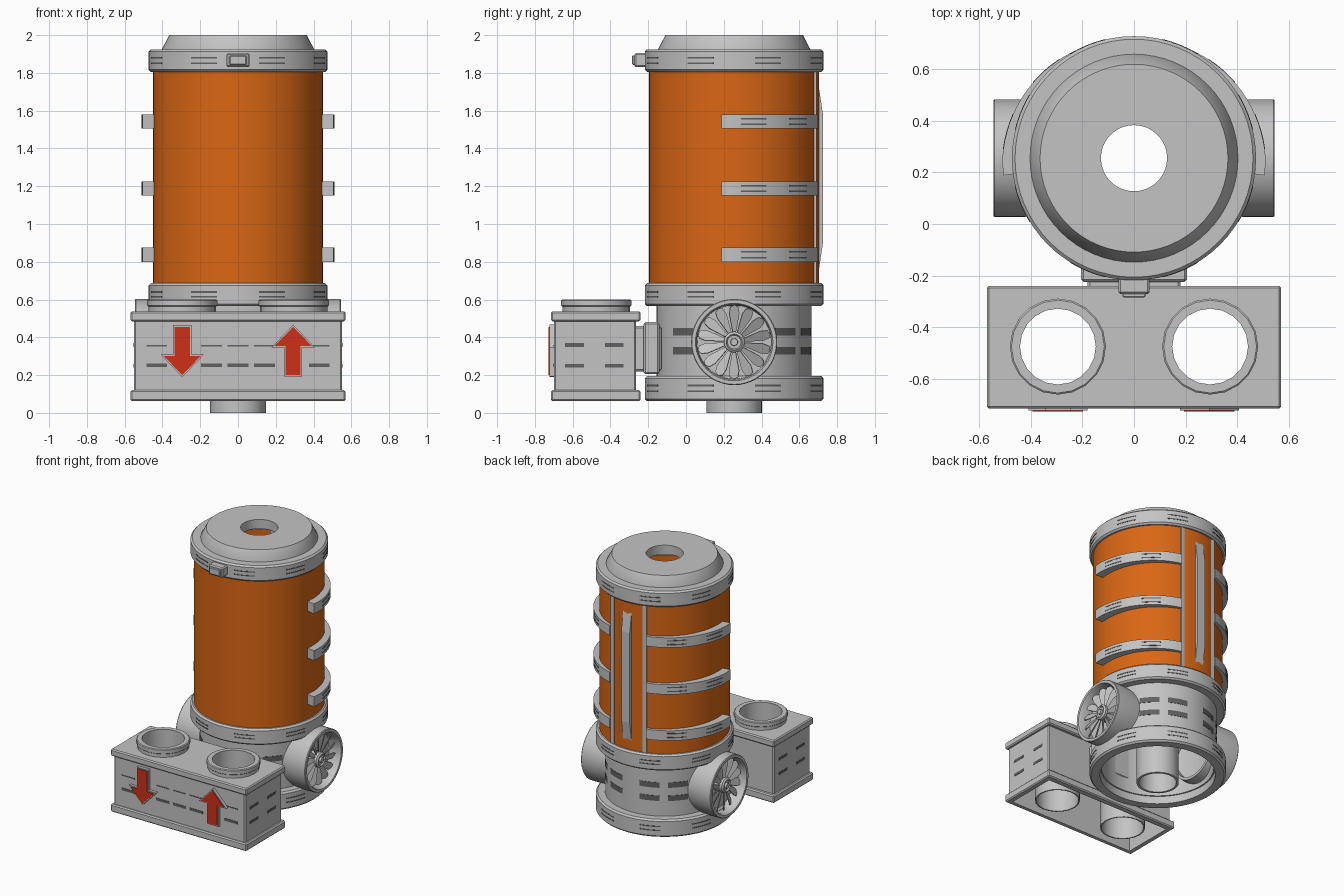
import bpy, bmesh, math
from mathutils import Matrix, Vector

if "Cube" in bpy.data.objects:
    bpy.data.objects.remove(bpy.data.objects["Cube"])

AXIS = Matrix.Translation((0, 0.255, 0))


def material(name, rgb):
    m = bpy.data.materials.new(name)
    m.diffuse_color = (*rgb, 1)
    m.use_nodes = True
    m.node_tree.nodes["Principled BSDF"].inputs["Base Color"].default_value = m.diffuse_color
    return m


GREY = material("light grey", (0.55, 0.55, 0.55))
DARK = material("dark grey", (0.12, 0.12, 0.12))
ORANGE = material("orange", (0.70, 0.135, 0.007))
RED = material("red", (0.62, 0.03, 0.008))


def finish(bm, name, mat, matrix=None, smooth=True):
    bmesh.ops.recalc_face_normals(bm, faces=bm.faces)
    if matrix is not None:
        bm.transform(matrix)
        if matrix.determinant() < 0:
            bmesh.ops.reverse_faces(bm, faces=bm.faces)
    me = bpy.data.meshes.new(name)
    bm.to_mesh(me)
    bm.free()
    ob = bpy.data.objects.new(name, me)
    bpy.context.collection.objects.link(ob)
    me.materials.append(mat)
    if smooth:
        bpy.ops.object.select_all(action='DESELECT')
        ob.select_set(True)
        bpy.context.view_layer.objects.active = ob
        bpy.ops.object.shade_smooth_by_angle(angle=math.radians(30))
    return ob


def lathe(name, profile, mat, matrix=AXIS, n=64):
    """Spin a closed (radius, height) profile around z."""
    bm = bmesh.new()
    rings = []
    for i in range(n):
        a = 2 * math.pi * i / n
        rings.append([bm.verts.new((r * math.cos(a), r * math.sin(a), z)) for r, z in profile])
    k = len(profile)
    for i in range(n):
        p, q = rings[i], rings[(i + 1) % n]
        for j in range(k):
            bm.faces.new((p[j], q[j], q[(j + 1) % k], p[(j + 1) % k]))
    return finish(bm, name, mat, matrix)


def add_box(bm, x0, x1, y0, y1, z0, z1):
    m = Matrix.Translation(((x0 + x1) / 2, (y0 + y1) / 2, (z0 + z1) / 2)) @ \
        Matrix.Diagonal((x1 - x0, y1 - y0, z1 - z0, 1))
    return bmesh.ops.create_cube(bm, size=1, matrix=m)["verts"]


def box(name, dims, mat, bevel=0.0):
    bm = bmesh.new()
    add_box(bm, *dims)
    if bevel:
        bmesh.ops.bevel(bm, geom=bm.edges[:], offset=bevel, segments=1, affect='EDGES')
    return finish(bm, name, mat, smooth=False)


def arc_block(bm, r0, r1, z0, z1, a0, a1, n=8):
    """Curved bar around the main axis; r1 may depend on the angle."""
    rows = []
    for i in range(n + 1):
        d = a0 + (a1 - a0) * i / n
        c, s = math.cos(math.radians(d)), math.sin(math.radians(d))
        ro = r1(d) if callable(r1) else r1
        ri = r0(d) if callable(r0) else r0
        rows.append([bm.verts.new((r * c, r * s, z)) for r, z in
                     ((ri, z0), (ro, z0), (ro, z1), (ri, z1))])
    for p, q in zip(rows, rows[1:]):
        for j in range(4):
            bm.faces.new((p[j], q[j], q[(j + 1) % 4], p[(j + 1) % 4]))
    bm.faces.new(rows[0])
    bm.faces.new(rows[-1])


def cut(ob, cutters):
    bpy.context.view_layer.objects.active = ob
    for c in cutters:
        c.hide_render = True
        m = ob.modifiers.new("cut", 'BOOLEAN')
        m.operation, m.solver, m.object = 'DIFFERENCE', 'EXACT', c
        bpy.ops.object.modifier_apply(modifier=m.name)


# Main column: rings, neck, hollow orange drum, lid and bottom pipe
def ring(name, z0, z1, inner):
    c = 0.012
    lathe(name, [(inner, z0), (0.473 - c, z0), (0.473, z0 + c), (0.473, z1 - c),
                 (0.473 - c, z1), (inner, z1)], GREY)


ring("base_ring", 0.062, 0.195, 0.40)
ring("middle_ring", 0.565, 0.687, 0.40)
ring("top_ring", 1.805, 1.925, 0.38)
lathe("neck", [(0.39, 0.12), (0.41, 0.12), (0.41, 0.60), (0.39, 0.60)], GREY)
lathe("drum", [(0.435, 0.65), (0.45, 0.65), (0.45, 1.85), (0.435, 1.85)], ORANGE)
lathe("floor_plate", [(0.13, 0.59), (0.44, 0.59), (0.44, 0.62), (0.13, 0.62)], GREY)
lathe("lid", [(0.128, 1.93), (0.403, 1.90), (0.403, 1.925), (0.364, 2.0), (0.128, 2.0)], GREY)
lathe("bottom_pipe", [(0.130, 0), (0.147, 0), (0.147, 0.60), (0.130, 0.60)], GREY, n=32)


# Straps that bulge away from the drum towards the sides
def strap_r(d):
    d = d if d < 90 else 180 - d
    return 0.51 - 0.04 * max(0, d) / 70


bm = bmesh.new()
for z in (0.80, 1.15, 1.505):
    arc_block(bm, 0.445, strap_r, z, z + 0.075, -7.5, 71, 20)
    arc_block(bm, 0.445, strap_r, z, z + 0.075, 109, 187.5, 20)
finish(bm, "straps", GREY, AXIS)

# Back spine with a raised tapered bar and side rails
box("spine_panel", (-0.15, 0.15, 0.60, 0.683, 0.67, 1.82), GREY)
bm = bmesh.new()
for s in (-1, 1):
    add_box(bm, s * 0.135 - 0.015, s * 0.135 + 0.015, 0.66, 0.69, 0.68, 1.81)
    add_box(bm, s * 0.065 - 0.012, s * 0.065 + 0.012, 0.66, 0.697, 0.72, 1.77)
finish(bm, "spine_rails", GREY, smooth=False)
bm = bmesh.new()
face = bm.faces.new([bm.verts.new((-0.035, y, z)) for y, z in
                     ((0.67, 0.70), (0.695, 0.70), (0.725, 0.90), (0.725, 1.58), (0.695, 1.78), (0.67, 1.78))])
ext = bmesh.ops.extrude_face_region(bm, geom=[face])["geom"]
bmesh.ops.translate(bm, vec=(0.07, 0, 0), verts=[v for v in ext if isinstance(v, bmesh.types.BMVert)])
finish(bm, "spine_bar", GREY, smooth=False)

# Front latch on the top ring
box("latch_frame", (-0.06, 0.06, -0.272, -0.19, 1.83, 1.905), GREY, 0.008)
box("latch_button", (-0.045, 0.045, -0.285, -0.25, 1.842, 1.893), GREY, 0.005)

# Side fans: duct, back wall, hub and tilted blades
for side, s in (("right", 1), ("left", -1)):
    M = AXIS @ Matrix.Translation((0, 0, 0.375)) @ Matrix.Diagonal((s, 1, 1, 1)) @ \
        Matrix.Rotation(math.pi / 2, 4, 'Y')
    lathe(side + "_fan_duct", [(0.195, 0.32), (0.215, 0.32), (0.228, 0.43), (0.228, 0.54), (0.224, 0.545),
                               (0.205, 0.545), (0.198, 0.53), (0.195, 0.46)], GREY, M, 48)
    lathe(side + "_fan_back", [(0.001, 0.44), (0.20, 0.44), (0.20, 0.45), (0.001, 0.45)], GREY, M, 48)
    lathe(side + "_fan_hub", [(0.001, 0.44), (0.055, 0.44), (0.055, 0.515), (0.042, 0.525),
                              (0.036, 0.515), (0.02, 0.515), (0.018, 0.53), (0.001, 0.53)], GREY, M, 24)
    bm = bmesh.new()
    for i in range(14):
        B = Matrix.Rotation(2 * math.pi * i / 14, 4, 'Z') @ Matrix.Translation((0, 0, 0.495)) @ \
            Matrix.Rotation(math.radians(28), 4, 'X')
        outline = ((0.045, -0.008), (0.15, -0.030), (0.185, -0.024), (0.196, 0), (0.185, 0.024),
                   (0.15, 0.030), (0.045, 0.008))
        lo, hi = [[bm.verts.new(B @ Vector((x, y, z))) for x, y in outline] for z in (-0.003, 0.003)]
        bm.faces.new(lo)
        bm.faces.new(hi)
        for j in range(7):
            bm.faces.new((lo[j], lo[(j + 1) % 7], hi[(j + 1) % 7], hi[j]))
    finish(bm, side + "_fan_blades", GREY, M, smooth=False)

# Front box, open underneath, with two through ports
body = box("box_body", (-0.55, 0.55, -0.70, -0.265, 0.07, 0.505), GREY, 0.008)
top = box("box_top_plate", (-0.57, 0.57, -0.715, -0.24, 0.485, 0.537), GREY, 0.008)
rim = box("box_bottom_rim", (-0.57, 0.57, -0.715, -0.24, 0.062, 0.12), GREY, 0.008)
cavity = box("cavity_cutter", (-0.53, 0.53, -0.68, -0.285, -0.3, 0.47), GREY)
holes = []
for side, x in (("left", -0.295), ("right", 0.295)):
    P = Matrix.Translation((x, -0.475, 0))
    bm = bmesh.new()
    bmesh.ops.create_cone(bm, cap_ends=True, segments=20, radius1=0.152, radius2=0.152, depth=2)
    holes.append(finish(bm, side + "_port_cutter", GREY, P, smooth=False))
    lathe(side + "_port", [(0.147, 0.07), (0.156, 0.07), (0.156, 0.52), (0.178, 0.52), (0.178, 0.562),
                           (0.186, 0.568), (0.186, 0.595), (0.18, 0.60), (0.147, 0.60)], GREY, P, 20)
cut(body, [cavity] + holes)
cut(top, holes)
cut(rim, [cavity])
for c in [cavity] + holes:
    bpy.data.objects.remove(c)

# Connector between box and neck
box("connector", (-0.18, 0.18, -0.275, -0.13, 0.22, 0.46), GREY, 0.01)
box("connector_flange", (-0.205, 0.205, -0.225, -0.14, 0.205, 0.48), GREY, 0.01)


# Arrow signs: grey backing plate with a red face
def arrow(name, x, up, grow, y0, y1, mat):
    g = grow
    pts = [(0.04 + g, -0.128 - g), (0.04 + g, 0.027 - g), (0.098 + 2 * g, 0.027 - g), (0, 0.128 + 1.4 * g)]
    pts += [(-a, b) for a, b in reversed(pts[:3])]
    bm = bmesh.new()
    f = bm.faces.new([bm.verts.new((x + a, y1, 0.328 + up * b)) for a, b in pts])
    e = bmesh.ops.extrude_face_region(bm, geom=[f])["geom"]
    bmesh.ops.translate(bm, vec=(0, y0 - y1, 0), verts=[v for v in e if isinstance(v, bmesh.types.BMVert)])
    finish(bm, name, mat, smooth=False)


for side, x, up in (("left", -0.295, -1), ("right", 0.292, 1)):
    arrow(side + "_arrow_backing", x, up, 0.008, -0.722, -0.695, GREY)
    arrow(side + "_arrow", x, up, 0, -0.727, -0.72, RED)

# Thin dark slots on rings, straps and neck
bm = bmesh.new()
for k in range(8):
    a = 22.5 + 45 * k
    for z in (0.115, 0.145, 0.615, 0.64, 1.85, 1.88):
        arc_block(bm, 0.471, 0.4745, z - 0.004, z + 0.004, a - 9, a + 9)
for a in (42, 70, 110, 138, 222, 318):
    for z in (0.33, 0.43):
        arc_block(bm, 0.408, 0.412, z - 0.02, z + 0.02, a - 10, a + 10)
for z in (0.8375, 1.1875, 1.5425):
    for a in (12, 45, 135, 168):
        for dz in (-0.015, 0.015):
            arc_block(bm, lambda d: strap_r(d) - 0.002, lambda d: strap_r(d) + 0.0015,
                      z + dz - 0.004, z + dz + 0.004, a - 8, a + 8)
finish(bm, "round_slots", DARK, AXIS, smooth=False)

# Thin dark slots on the box sides and the spine
bm = bmesh.new()
for x in (-0.43, -0.14, 0.0, 0.14, 0.43):
    add_box(bm, x - 0.055, x + 0.055, -0.702, -0.699, 0.242, 0.262)
    add_box(bm, x - 0.055, x + 0.055, -0.702, -0.699, 0.352, 0.360)
for s in (-1, 1):
    for y in (-0.59, -0.38):
        for z in (0.25, 0.36):
            add_box(bm, s * 0.5505 - 0.0015, s * 0.5505 + 0.0015, y - 0.05, y + 0.05, z - 0.01, z + 0.01)
    for z in (0.90, 1.25, 1.60):
        add_box(bm, s * 0.065 - 0.006, s * 0.065 + 0.006, 0.695, 0.699, z - 0.11, z + 0.11)
finish(bm, "flat_slots", DARK, smooth=False)
